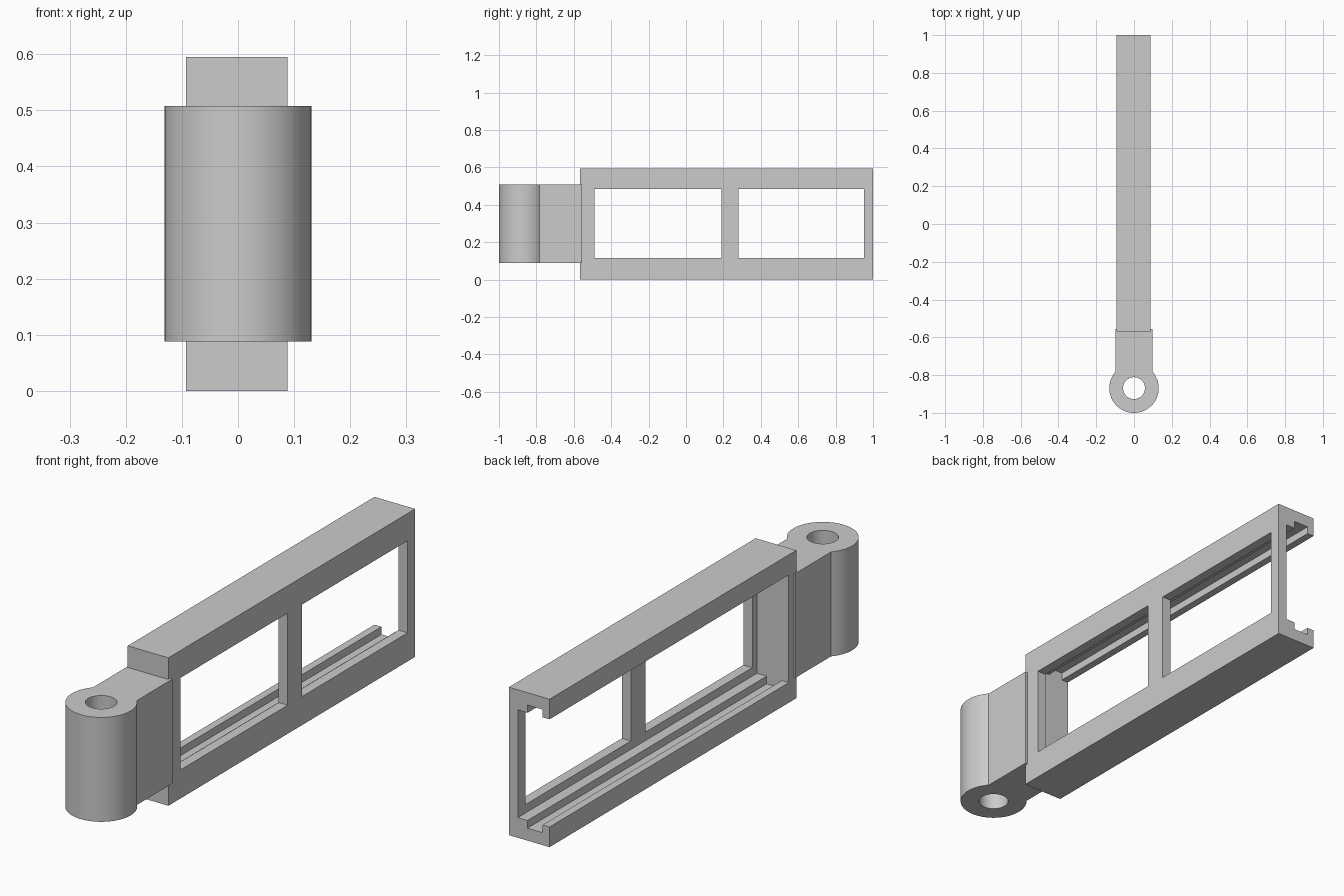
import bpy, bmesh
from math import asin, cos, sin, pi, radians

cube = bpy.data.objects.get("Cube")
if cube:
    bpy.data.objects.remove(cube)

grey = bpy.data.materials.new("plain_grey")
grey.use_nodes = True
grey.diffuse_color = (0.6, 0.6, 0.6, 1)
grey.node_tree.nodes["Principled BSDF"].inputs["Base Color"].default_value = (0.6, 0.6, 0.6, 1)


def prism(name, outline, axis, lo, hi):
    """Extrude a closed 2D outline along y (x,z outline) or z (x,y outline)."""
    place = (lambda a, b, t: (a, t, b)) if axis == "y" else (lambda a, b, t: (a, b, t))
    bm = bmesh.new()
    face = bm.faces.new([bm.verts.new(place(a, b, lo)) for a, b in outline])
    ext = bmesh.ops.extrude_face_region(bm, geom=[face])
    top = [v for v in ext["geom"] if isinstance(v, bmesh.types.BMVert)]
    bmesh.ops.translate(bm, verts=top, vec=place(0, 0, hi - lo))
    bmesh.ops.recalc_face_normals(bm, faces=bm.faces)
    mesh = bpy.data.meshes.new(name)
    bm.to_mesh(mesh)
    bm.free()
    mesh.materials.append(grey)
    obj = bpy.data.objects.new(name, mesh)
    bpy.context.collection.objects.link(obj)
    return obj


def box(name, x, y, z):
    return prism(name, [(x[0], y[0]), (x[1], y[0]), (x[1], y[1]), (x[0], y[1])], "z", *z)


def combine(obj, tool, operation):
    """Apply an exact boolean and discard the tool."""
    mod = obj.modifiers.new("combine", "BOOLEAN")
    mod.operation, mod.solver, mod.object = operation, "EXACT", tool
    tool.hide_render = True
    graph = bpy.context.evaluated_depsgraph_get()
    mesh = bpy.data.meshes.new_from_object(obj.evaluated_get(graph))
    obj.modifiers.clear()
    obj.data = mesh
    bpy.data.objects.remove(tool)


LEFT, RIGHT, HEIGHT = -0.093, 0.088, 0.595
START, END = -0.568, 1.0

# Channel frame: back plate, two flanges, each with a lip and an inner rib
lower = [(LEFT, 0), (LEFT, 0.081), (-0.062, 0.081), (-0.062, 0.05),
         (0.005, 0.05), (0.005, 0.081), (0.048, 0.081)]
upper = [(x, HEIGHT - z) for x, z in reversed(lower)]
frame = prism("channel_frame", lower + upper + [(RIGHT, HEIGHT), (RIGHT, 0)], "y", START, END)

# Closed end wall beside the hinge
combine(frame, box("end_wall", (LEFT, RIGHT), (START, -0.52), (0, HEIGHT)), "UNION")

# Two windows through the plate
for y in ((-0.49, 0.19), (0.282, 0.952)):
    combine(frame, box("window_cutter", (0.03, 0.2), y, (0.115, 0.485)), "DIFFERENCE")

# Hinge knuckle: round barrel flowing into a flat tab
CY, R, TAB = -0.869, 0.131, 0.098
Z = (0.088, 0.508)
first = pi / 2 - asin(TAB / R)
steps = 64
arc = [first - i / steps * (pi + 2 * first) for i in range(steps + 1)]
outline = [(R * cos(a), CY + R * sin(a)) for a in arc]
outline += [(-TAB, -0.555), (TAB, -0.555)]
knuckle = prism("hinge_knuckle", outline, "z", *Z)

# Pin hole through the barrel
hole = [(0.058 * cos(i * pi / 24), CY + 0.058 * sin(i * pi / 24)) for i in range(48)]
combine(knuckle, prism("pin_cutter", hole, "z", 0, HEIGHT), "DIFFERENCE")

bpy.ops.object.select_all(action="DESELECT")
knuckle.select_set(True)
bpy.context.view_layer.objects.active = knuckle
bpy.ops.object.shade_smooth_by_angle(angle=radians(30))
